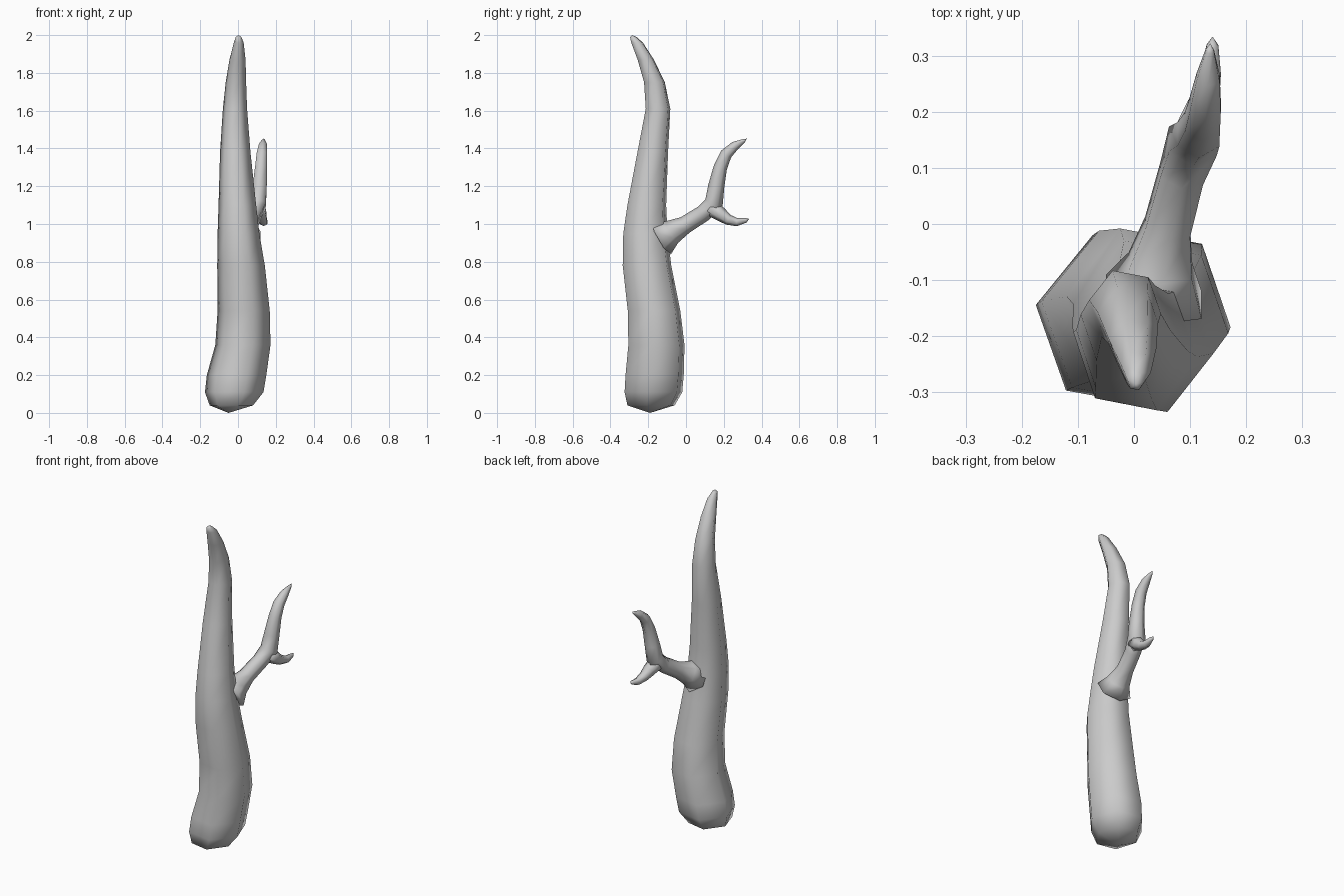
import bpy, bmesh, math
from mathutils import Vector

if "Cube" in bpy.data.objects:
    bpy.data.objects.remove(bpy.data.objects["Cube"])

SIDES = 6


def loft(name, rings, start=None, end=None):
    """Skin a list of equal-sized rings, closing each end with a tip or a flat cap."""
    bm = bmesh.new()
    loops = [[bm.verts.new(p) for p in r] for r in rings]
    for a, b in zip(loops, loops[1:]):
        for i in range(SIDES):
            j = (i + 1) % SIDES
            bm.faces.new((a[i], a[j], b[j], b[i]))
    for loop, tip in ((loops[0], start), (loops[-1], end)):
        if tip is None:
            bm.faces.new(loop)
        else:
            t = bm.verts.new(tip)
            for i in range(SIDES):
                bm.faces.new((loop[i], loop[(i + 1) % SIDES], t))
    bmesh.ops.recalc_face_normals(bm, faces=bm.faces)
    for f in bm.faces:
        f.smooth = True
    me = bpy.data.meshes.new(name)
    bm.to_mesh(me)
    bm.free()
    ob = bpy.data.objects.new(name, me)
    bpy.context.collection.objects.link(ob)
    return ob


def box_ring(z, x0, x1, y0, y1):
    """Slightly turned hexagon fitted into the given x and y limits."""
    pts = [(math.cos(math.radians(-10 + 60 * k)), math.sin(math.radians(-10 + 60 * k)))
           for k in range(SIDES)]
    mx = max(p[0] for p in pts)
    my = max(p[1] for p in pts)
    cx, cy = (x0 + x1) / 2, (y0 + y1) / 2
    return [Vector((cx + px / mx * (x1 - x0) / 2, cy + py / my * (y1 - y0) / 2, z))
            for px, py in pts]


def tube(name, path, tip):
    """Tapered tube through (x, y, z, radius) points, ending in a tip."""
    pts = [Vector(p[:3]) for p in path] + [Vector(tip)]
    rings = []
    for i, p in enumerate(path):
        d = (pts[i + 1] - pts[max(i - 1, 0)]).normalized()
        u = (Vector((1, 0, 0)) - d * d.x).normalized()
        v = d.cross(u)
        rings.append([pts[i] + p[3] * (math.cos(a) * u + math.sin(a) * v)
                      for a in (math.tau * (k + 0.5) / SIDES for k in range(SIDES))])
    return loft(name, rings, end=tip)


# Trunk: z, left, right, front, back
trunk = [
    (0.04, -0.15, 0.08, -0.31, -0.06),
    (0.11, -0.175, 0.135, -0.325, -0.02),
    (0.20, -0.165, 0.15, -0.32, -0.012),
    (0.36, -0.12, 0.172, -0.305, -0.008),
    (0.54, -0.108, 0.168, -0.308, -0.03),
    (0.78, -0.11, 0.142, -0.335, -0.078),
    (0.95, -0.108, 0.113, -0.332, -0.098),
    (1.10, -0.103, 0.096, -0.31, -0.105),
    (1.38, -0.095, 0.066, -0.257, -0.095),
    (1.61, -0.08, 0.048, -0.213, -0.083),
    (1.75, -0.065, 0.043, -0.222, -0.112),
    (1.87, -0.045, 0.04, -0.256, -0.17),
    (1.96, -0.022, 0.03, -0.29, -0.228),
    (1.99, -0.012, 0.018, -0.296, -0.262),
]
loft("trunk", [box_ring(*r) for r in trunk],
     start=(-0.05, -0.19, 0), end=(0.004, -0.285, 2.0))

# Main branch bending upward, flared where it leaves the trunk
tube("branch", [
    (0.035, -0.13, 0.925, 0.10),
    (0.047, -0.075, 0.957, 0.066),
    (0.06, -0.005, 0.995, 0.047),
    (0.085, 0.09, 1.055, 0.045),
    (0.105, 0.148, 1.11, 0.05),
    (0.115, 0.16, 1.20, 0.043),
    (0.122, 0.182, 1.30, 0.036),
    (0.127, 0.212, 1.37, 0.032),
    (0.132, 0.26, 1.415, 0.024),
    (0.135, 0.308, 1.442, 0.009),
], (0.136, 0.322, 1.452))

# Short lower twig at the fork
tube("lower_twig", [
    (0.103, 0.135, 1.085, 0.045),
    (0.118, 0.185, 1.05, 0.037),
    (0.128, 0.225, 1.022, 0.028),
    (0.136, 0.27, 1.01, 0.022),
    (0.14, 0.318, 1.02, 0.012),
], (0.14, 0.334, 1.027))
